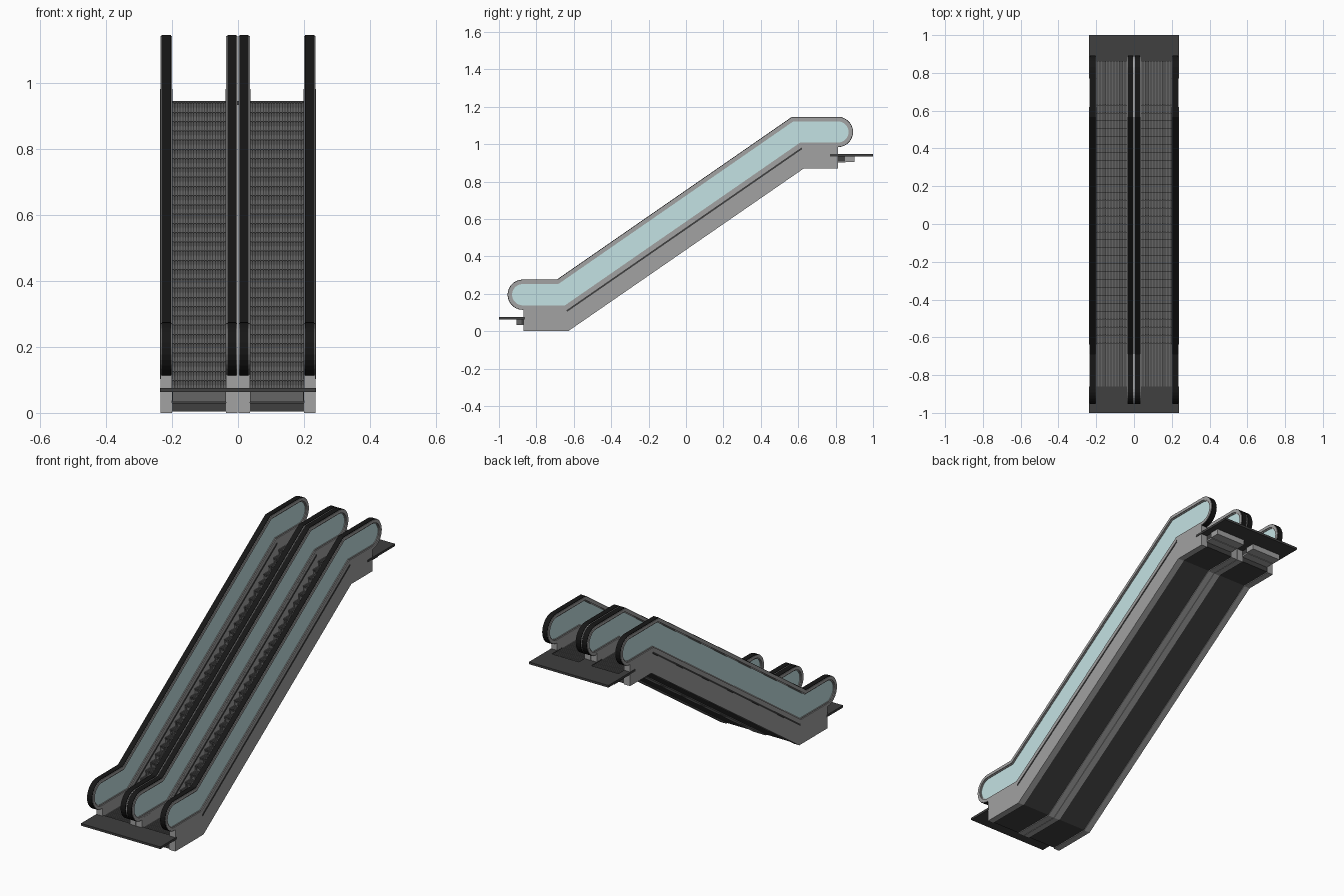
import bpy, bmesh
from math import sin, cos, atan2, radians

if "Cube" in bpy.data.objects:
    bpy.data.objects.remove(bpy.data.objects["Cube"])


def material(name, r, g, b):
    m = bpy.data.materials.new(name)
    m.diffuse_color = (r, g, b, 1)
    m.use_nodes = True
    m.node_tree.nodes["Principled BSDF"].inputs["Base Color"].default_value = m.diffuse_color
    return m


STEEL = material("steel", 0.36, 0.36, 0.36)
DARK = material("dark_metal", 0.05, 0.05, 0.05)
RIB = material("tread_metal", 0.13, 0.13, 0.13)
BLACK = material("rubber", 0.008, 0.008, 0.008)
GLASS = material("glass", 0.55, 0.76, 0.77)


def finish(name, bm, mat, mirror=True):
    bmesh.ops.recalc_face_normals(bm, faces=bm.faces)
    me = bpy.data.meshes.new(name)
    bm.to_mesh(me)
    bm.free()
    me.materials.append(mat)
    ob = bpy.data.objects.new(name, me)
    bpy.context.collection.objects.link(ob)
    if mirror:
        mod = ob.modifiers.new("Mirror", 'MIRROR')
        mod.use_mirror_merge = False
    return ob


def add_prism(bm, pts, x0, x1):
    """Side profile (y, z) extruded between two x positions."""
    a = [bm.verts.new((x0, y, z)) for y, z in pts]
    b = [bm.verts.new((x1, y, z)) for y, z in pts]
    bm.faces.new(a)
    bm.faces.new(b[::-1])
    for i in range(len(pts)):
        j = (i + 1) % len(pts)
        bm.faces.new((a[i], a[j], b[j], b[i]))


def prism(name, pts, x0, x1, mat, mirror=True):
    bm = bmesh.new()
    add_prism(bm, pts, x0, x1)
    return finish(name, bm, mat, mirror)


def rect(y0, y1, z0, z1):
    return [(y0, z0), (y1, z0), (y1, z1), (y0, z1)]


def band(name, outer, inner, x0, x1, mat, closed=True):
    """Solid band between two matching side outlines."""
    bm = bmesh.new()
    secs = [[bm.verts.new(c) for c in ((x0, *o), (x1, *o), (x1, *i), (x0, *i))]
            for o, i in zip(outer, inner)]
    n = len(secs)
    for k in range(n if closed else n - 1):
        s, t = secs[k], secs[(k + 1) % n]
        for i in range(4):
            j = (i + 1) % 4
            bm.faces.new((s[i], s[j], t[j], t[i]))
    if not closed:
        bm.faces.new(secs[0])
        bm.faces.new(secs[-1][::-1])
    return finish(name, bm, mat)


# Balustrade centre line: flat, incline, flat
MID = [(-0.873, 0.195), (-0.665, 0.195), (0.592, 1.065), (0.812, 1.065)]
SLOPE = atan2(0.87, 1.257)


def outline(r, n=14):
    """Rounded outline at distance r around the balustrade centre line."""
    def arc(c, a0, a1):
        return [(c[0] + r * cos(radians(a0 + (a1 - a0) * i / n)),
                 c[1] + r * sin(radians(a0 + (a1 - a0) * i / n))) for i in range(n + 1)]
    h = SLOPE / 2
    oy, oz = -sin(h) * r / cos(h), r
    up = [(y + oy, z + oz) for y, z in MID[1:3]]
    down = [(y - oy, z - oz) for y, z in MID[2:0:-1]]
    return arc(MID[0], 270, 90) + up + arc(MID[3], 90, -90) + down


# Truss side walls, with top edge tucked into the balustrade frame
low = outline(0.07)[-2:]
WALL = [(-0.87, 0), (-0.63, 0), (0.63, 0.87), (0.812, 0.87), (0.812, 0.995),
        low[0], low[1], (-0.87, 0.125)]
a, b = outline(0.083)[-2:]
c, d = outline(0.092)[-2:]

for side, xc, x0, x1, face in (("inner", 0.0183, 0.001, 0.036, 0.036),
                               ("outer", 0.2175, 0.2, 0.235, 0.2)):
    prism(side + "_side_wall", WALL, x0, x1, STEEL)
    band(side + "_balustrade_frame", outline(0.078), outline(0.062),
         xc - 0.0175, xc + 0.0175, STEEL)
    band(side + "_glass_trim", outline(0.063), outline(0.057), xc - 0.013, xc + 0.013, STEEL)
    prism(side + "_glass_panel", outline(0.059), xc - 0.009, xc + 0.009, GLASS)
    band(side + "_handrail", outline(0.081)[:-2], outline(0.074)[:-2],
         xc - 0.0142, xc + 0.0142, BLACK, closed=False)
    # Dark guide strip along the lane side of the wall
    prism(side + "_lane_strip", [a, b, d, c], face - 0.002, face + 0.002, DARK)
prism("outside_strip", [a, b, d, c], 0.233, 0.237, DARK)

# Steps
STEPS, RISE, DEPTH, START = 31, 0.87 / 31, 0.042, -0.63


def stairs(dy=0.0, dz=0.0):
    pts = [(-0.88, 0.068 + dz)]
    for i in range(STEPS):
        y, z = START + i * DEPTH + dy, 0.068 + i * RISE + dz
        pts += [(y + 0.003, z), (y + 0.004, z + RISE * 0.5), (y, z + RISE)]
    return pts + [(0.87, 0.938 + dz), (0.87, 0.908), (0.64, 0.908),
                  (-0.62, 0.038), (-0.88, 0.038)]


prism("step_body", stairs(), 0.036, 0.2, DARK)
bm = bmesh.new()
RIBS = 20
pitch = 0.164 / RIBS
for i in range(RIBS):
    x = 0.036 + (i + 0.5) * pitch
    add_prism(bm, stairs(-0.002, 0.003), x - pitch * 0.3, x + pitch * 0.3)
finish("step_ribs", bm, RIB)

# Dark underside pan
prism("underside_pan", [(-0.868, 0.004), (-0.632, 0.004), (0.628, 0.874), (0.81, 0.874),
                        (0.81, 0.9), (0.62, 0.9), (-0.64, 0.03), (-0.868, 0.03)],
      0.035, 0.201, DARK)

# Landing plates with side flanges and comb boxes
prism("bottom_landing_plate", rect(-1, -0.86, 0.063, 0.075), -0.237, 0.237, DARK, False)
prism("top_landing_plate", rect(0.86, 1, 0.934, 0.946), -0.237, 0.237, DARK, False)
prism("top_landing_flange", rect(0.77, 0.861, 0.934, 0.946), 0.199, 0.237, DARK)
prism("top_landing_center_flange", rect(0.77, 0.861, 0.934, 0.946), 0, 0.037, DARK)
prism("bottom_comb_box", rect(-0.905, -0.87, 0.033, 0.064), 0.037, 0.199, RIB)
prism("top_comb_box", rect(0.85, 0.902, 0.905, 0.935), 0.03, 0.205, STEEL)
prism("top_comb_support", rect(0.8, 0.852, 0.902, 0.934), 0.036, 0.2, STEEL)
